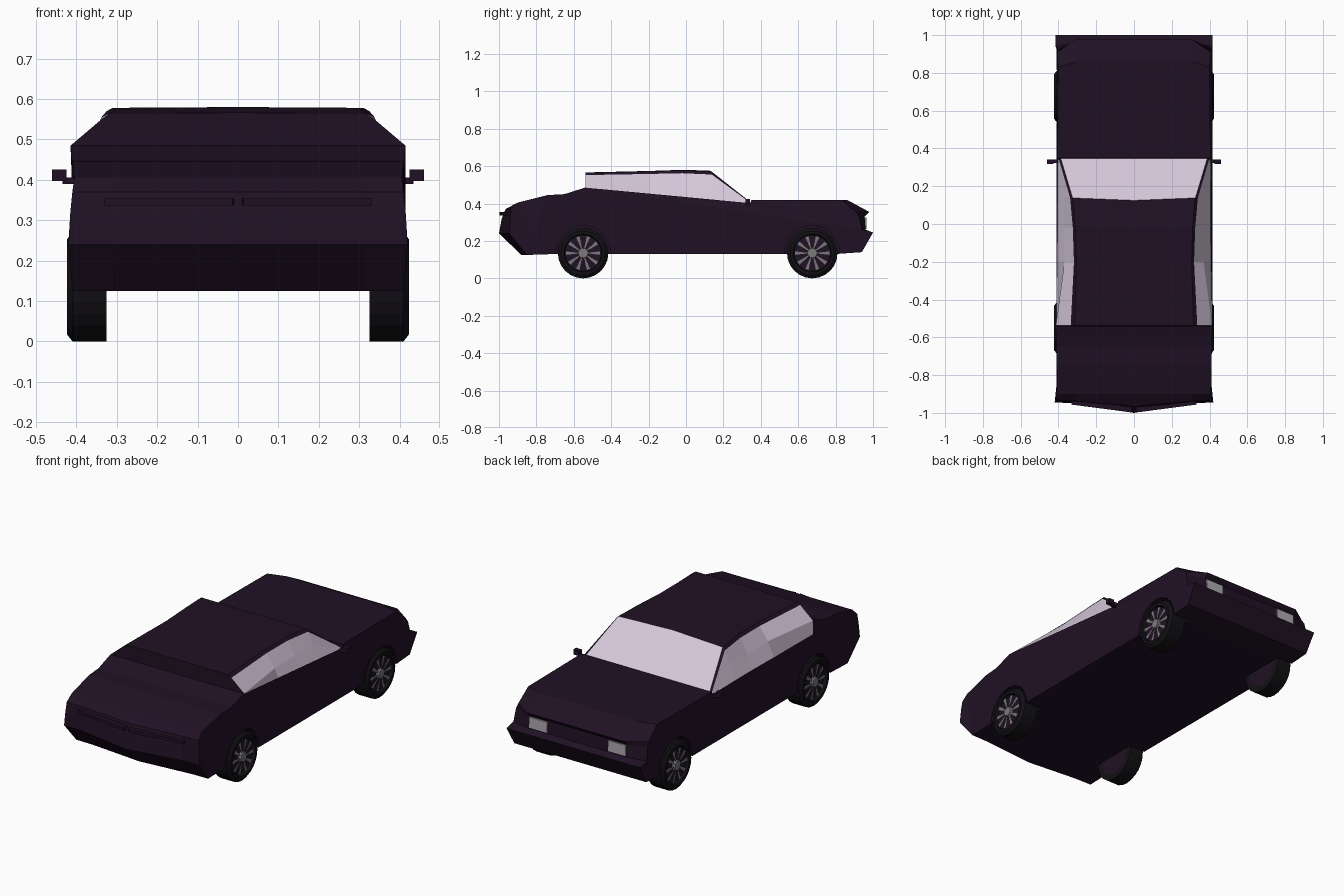
import bpy, bmesh, math
from mathutils import Matrix, Vector

if "Cube" in bpy.data.objects:
    bpy.data.objects.remove(bpy.data.objects["Cube"])

def material(name, r, g, b):
    m = bpy.data.materials.new(name)
    m.diffuse_color = (r, g, b, 1)
    m.use_nodes = True
    m.node_tree.nodes["Principled BSDF"].inputs["Base Color"].default_value = m.diffuse_color
    return m

PAINT = material("dark_paint", .0145, .0055, .018)
GLASS = material("pale_glass", .66, .57, .70)
RUBBER = material("rubber", .006, .005, .007)
METAL = material("spoke_metal", .2, .19, .2)
LAMP = material("lamp", .42, .40, .42)

def make(name, bm, *mats):
    bmesh.ops.recalc_face_normals(bm, faces=bm.faces)
    me = bpy.data.meshes.new(name)
    bm.to_mesh(me)
    bm.free()
    for m in mats:
        me.materials.append(m)
    ob = bpy.data.objects.new(name, me)
    bpy.context.collection.objects.link(ob)
    return ob

def box(bm, centre, size, rot=None):
    m = Matrix.Translation(centre) @ (rot or Matrix()) @ Matrix.Diagonal((*size, 1))
    bmesh.ops.create_cube(bm, size=1, matrix=m)

# Body: side profile (y, z, half width, y shift towards the corners)
profile = [(-.88, .125, .41, .03), (-1.0, .24, .42, .055), (-.985, .32, .415, .045),
           (-.965, .37, .41, .03), (-.90, .405, .405, 0), (-.74, .445, .41, 0),
           (-.65, .45, .412, 0), (-.54, .485, .415, 0), (-.535, .405, .41, 0),
           (.345, .402, .405, 0), (.35, .42, .405, 0), (.86, .42, .40, -.03),
           (.98, .355, .405, -.07), (.955, .33, .41, -.03), (.96, .26, .415, -.02),
           (1.0, .245, .415, 0), (.94, .14, .41, 0), (.80, .13, .41, 0), (-.70, .13, .41, 0)]
bm = bmesh.new()
columns = []
for f in (-1, -.75, 0, .75, 1):
    col = []
    for y, z, w, s in profile:
        k = min(1, abs(f) / .8) if y < 0 else int(abs(f) == 1)
        col.append(bm.verts.new((f * w, y + s * k, z)))
    columns.append(col)
n = len(profile)
for a, b in zip(columns, columns[1:]):
    for i in range(n):
        j = (i + 1) % n
        bm.faces.new((a[i], a[j], b[j], b[i]))
caps = [bm.faces.new(columns[0]), bm.faces.new(columns[-1])]
bmesh.ops.triangulate(bm, faces=caps)
body = make("body", bm, PAINT)

# Wheel wells
WHEELS = [(s, y) for s in (-1, 1) for y in (-.55, .675)]
bm = bmesh.new()
for s, y in WHEELS:
    m = Matrix.Translation((s * .405, y, .137)) @ Matrix.Rotation(math.pi / 2, 4, 'Y')
    bmesh.ops.create_cone(bm, cap_ends=True, segments=20, radius1=.147, radius2=.147,
                          depth=.19, matrix=m)
cutter = make("wheel_well_cutter", bm, PAINT)
cutter.hide_render = True
cutter.display_type = 'WIRE'
mod = body.modifiers.new("wheel_wells", 'BOOLEAN')
mod.operation, mod.solver, mod.object = 'DIFFERENCE', 'EXACT', cutter

# Cabin: half sections from sill to roof centre, lofted along y
stations = [
    [(.412, -.538, .405), (.414, -.538, .485), (.335, -.538, .552), (.315, -.538, .565), (0, -.538, .566)],
    [(.408, -.20, .405), (.368, -.20, .485), (.318, -.20, .558), (.305, -.20, .573), (0, -.20, .574)],
    [(.405, -.02, .405), (.366, -.02, .485), (.324, -.02, .562), (.310, -.02, .578), (0, -.02, .58)],
    [(.405, .14, .405), (.368, .14, .485), (.338, .138, .555), (.325, .138, .57), (0, .125, .576)],
    [(.405, .335, .403), (.402, .339, .404), (.398, .343, .405), (.388, .348, .405), (0, .348, .405)]]
bm = bmesh.new()
rows = []
for st in stations:
    full = [(-x, y, z) for x, y, z in st] + st[-2::-1]
    rows.append([bm.verts.new(p) for p in full])
bm.faces.new(rows[0])
for r, (a, b) in enumerate(zip(rows, rows[1:])):
    for i in range(8):
        f = bm.faces.new((a[i], a[i + 1], b[i + 1], b[i]))
        side = i in (0, 1, 6, 7)
        f.material_index = int(side or (r == 3 and i in (3, 4)))
make("cabin", bm, PAINT, GLASS)

# Door mirrors
bm = bmesh.new()
for s in (-1, 1):
    box(bm, (s * .443, .33, .411), (.036, .025, .028))
    box(bm, (s * .415, .332, .397), (.04, .018, .016))
make("door_mirrors", bm, PAINT)

# Headlamps
bm = bmesh.new()
for s in (-1, 1):
    box(bm, (s * .245, .958, .295), (.11, .012, .06))
make("headlamps", bm, LAMP)

# Rear bumper ridge, following the pointed tail
bm = bmesh.new()
for s in (-1, 1):
    box(bm, (s * .17, -.962, .345), (.32, .03, .018), Matrix.Rotation(s * .13, 4, 'Z'))
make("tail_trim", bm, PAINT)

# Wheels: revolved tyre, dish, spokes and hub
def wheel(s, y):
    N = 24
    place = Matrix.Translation((s * .325, y, .135)) @ Matrix.Diagonal((s, 1, 1, 1))
    bm = bmesh.new()
    ring_pts = [(0, .10), (0, .135), (.085, .135), (.098, .118), (.098, .102), (.08, .097)]
    rings = [[bm.verts.new((x, r * math.cos(2 * math.pi * k / N), r * math.sin(2 * math.pi * k / N)))
              for k in range(N)] for x, r in ring_pts]
    for a, b in zip(rings, rings[1:]):
        for k in range(N):
            bm.faces.new((a[k], a[(k + 1) % N], b[(k + 1) % N], b[k]))
    back = bm.faces.new(rings[0])
    dish = bm.faces.new(rings[-1])
    back.material_index = dish.material_index = 1
    bm.transform(place)
    make("tyre", bm, RUBBER, PAINT)

    bm = bmesh.new()
    for k in range(10):
        rot = Matrix.Rotation(2 * math.pi * k / 10, 4, 'X')
        pts = [(.09, .022, -.004), (.09, .094, -.012), (.09, .094, .012), (.09, .022, .004)]
        bm.faces.new([bm.verts.new(rot @ Vector(p)) for p in pts])
    bmesh.ops.solidify(bm, geom=bm.faces[:], thickness=.008)
    bmesh.ops.create_cone(bm, cap_ends=True, segments=12, radius1=.03, radius2=.026, depth=.016,
                          matrix=Matrix.Translation((.089, 0, 0)) @ Matrix.Rotation(math.pi / 2, 4, 'Y'))
    bm.transform(place)
    make("wheel_spokes", bm, METAL)

for s, y in WHEELS:
    wheel(s, y)
